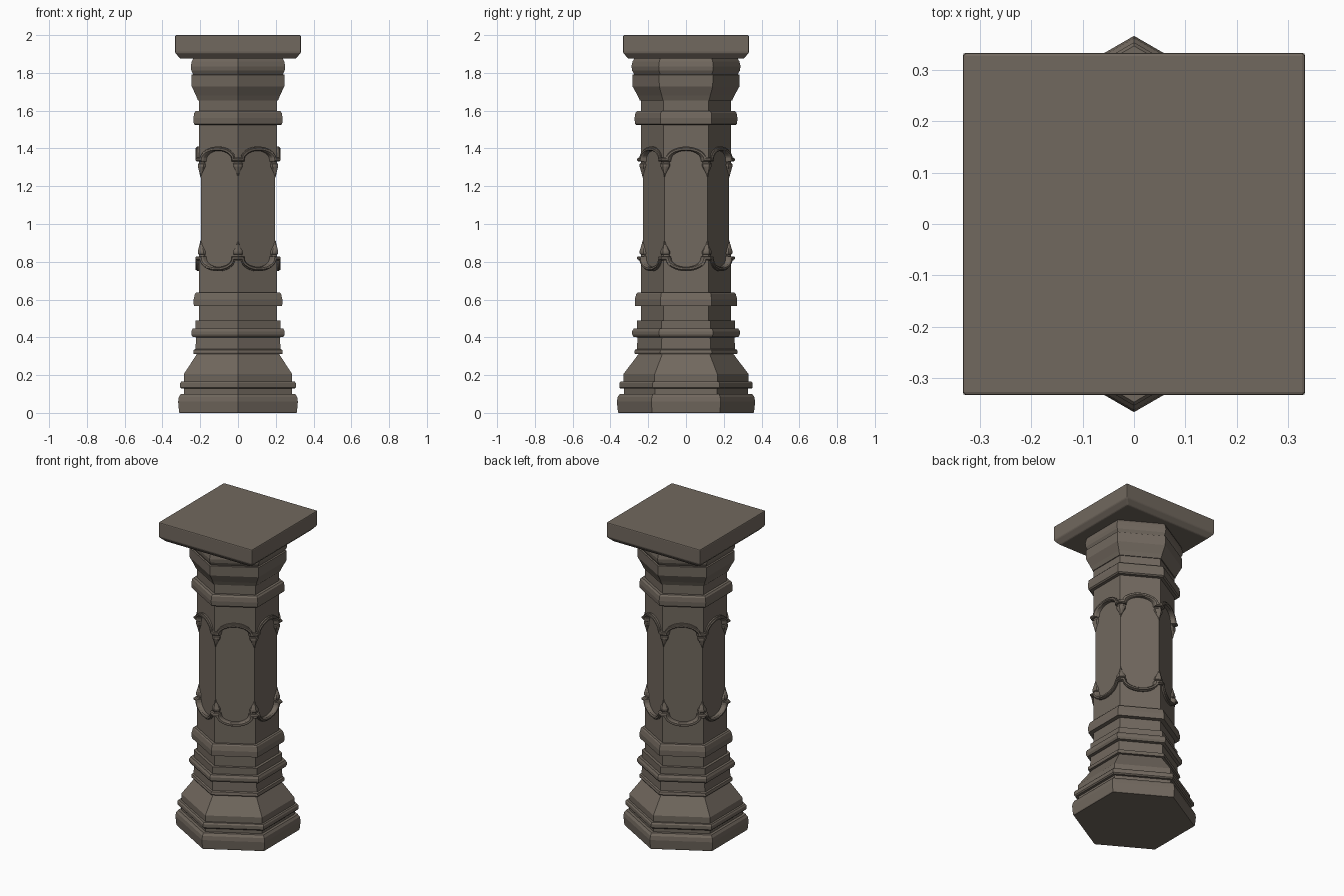
import bpy, bmesh, math

if "Cube" in bpy.data.objects:
    bpy.data.objects.remove(bpy.data.objects["Cube"])

stone = bpy.data.materials.new("brown grey stone")
stone.diffuse_color = (0.165, 0.138, 0.112, 1)
stone.use_nodes = True
stone.node_tree.nodes["Principled BSDF"].inputs["Base Color"].default_value = stone.diffuse_color
T30 = math.tan(math.pi / 6)
MID = 1.08            # mirror height of the decorated shaft


def finish(name, bm):
    bmesh.ops.remove_doubles(bm, verts=bm.verts, dist=1e-5)
    bmesh.ops.recalc_face_normals(bm, faces=bm.faces)
    me = bpy.data.meshes.new(name)
    bm.to_mesh(me)
    bm.free()
    me.materials.append(stone)
    ob = bpy.data.objects.new(name, me)
    bpy.context.collection.objects.link(ob)
    return ob


def prism(name, prof, n=6):
    """n-sided moulding from (apothem, z) profile, flat face towards +x."""
    bm = bmesh.new()
    rings = []
    for a, z in prof:
        r = a / math.cos(math.pi / n)
        rings.append([bm.verts.new((r * math.cos((2 * i + 1) * math.pi / n),
                                    r * math.sin((2 * i + 1) * math.pi / n), z)) for i in range(n)])
    for lo, hi in zip(rings, rings[1:]):
        for i in range(n):
            j = (i + 1) % n
            bm.faces.new((lo[i], lo[j], hi[j], hi[i]))
    bm.faces.new(rings[0][::-1])
    bm.faces.new(rings[-1])
    return finish(name, bm)


def on_face(k, s, d, z, flip):
    """Point on hexagon face k: s in -1..1 across, d out from axis (mitred at corners)."""
    u, a = s * d * T30, k * math.pi / 3
    return (d * math.cos(a) - u * math.sin(a), d * math.sin(a) + u * math.cos(a),
            2 * MID - z if flip else z)


def loft(bm, rows, closed):
    rows = [[bm.verts.new(p) for p in r] for r in rows]
    for a, b in zip(rows, rows[1:]):
        m = len(a)
        for i in range(m if closed else m - 1):
            j = (i + 1) % m
            bm.faces.new((a[i], a[j], b[j], b[i]))


# base, capital and plain shaft mouldings
prism("foot_plinth", [(.309, 0), (.312, .005), (.317, .06), (.313, .085), (.303, .1), (.285, .1), (.285, .128),
                      (.3, .128), (.306, .135), (.306, .157), (.3, .166), (.287, .166), (.287, .205),
                      (.225, .3), (.218, .312)])
prism("lower_mouldings", [(.2, .312), (.234, .312), (.237, .32), (.234, .334), (.225, .338), (.222, .4),
                          (.24, .402), (.247, .415), (.247, .432), (.24, .446), (.224, .446), (.224, .49), (.2, .49)])
prism("lower_shaft", [(.207, .48), (.207, .735)])
prism("lower_collar", [(.2, .565), (.234, .565), (.235, .6), (.228, .63), (.222, .637), (.2, .637)])
prism("panel_core", [(.197, .7), (.197, 1.46)])
prism("upper_shaft", [(.207, 1.425), (.207, 1.66)])
prism("upper_collar", [(.2, 1.523), (.226, 1.523), (.234, 1.53), (.236, 1.56), (.232, 1.588), (.224, 1.597), (.2, 1.597)])
prism("capital", [(.2, 1.655), (.212, 1.655), (.222, 1.68), (.245, 1.728), (.246, 1.79), (.237, 1.792), (.247, 1.812),
                  (.25, 1.835), (.245, 1.86), (.238, 1.875), (.238, 1.88)])

# square top slab
slab = prism("top_slab", [(.305, 1.875), (.333, 1.906), (.333, 2.0)], 4)
bev = slab.modifiers.new("edges", "BEVEL")
bev.width, bev.segments, bev.limit_method = .006, 2, 'ANGLE'

# arch outline on one face, as (u, z) with u over the half width HW
HW = .207 * T30
arch = [(.093 * math.sin(t), 1.342 + .057 * math.cos(t))
        for t in [(-90 + 9 * i) * math.pi / 180 for i in range(21)]]
path = [(-HW, 1.342)] + arch + [(HW, 1.342)]
section = [(-.011, .196), (-.011, .218), (-.006, .225), (.003, .225), (.006, .219), (.011, .217), (.011, .196)]


def offset_rows(k, flip):
    rows = []
    for i, (u, z) in enumerate(path):
        if i in (0, len(path) - 1):
            nu, nz = 0, 1
        else:
            n = []
            for a, b in ((path[i - 1], path[i]), (path[i], path[i + 1])):
                l = math.hypot(b[0] - a[0], b[1] - a[1])
                n.append((-(b[1] - a[1]) / l, (b[0] - a[0]) / l))
            nu, nz = n[0][0] + n[1][0], n[0][1] + n[1][1]
            q = 2 / (nu * nu + nz * nz)
            nu, nz = nu * q, nz * q
        rows.append([on_face(k, (u + nu * o) / HW, d, z + nz * o, flip) for o, d in section])
    return rows


# pendant drops at the corners: (z, half width, depth)
drop = [(1.335, .03, .207), (1.322, .027, .207), (1.318, .031, .212), (1.305, .03, .213),
        (1.29, .021, .209), (1.27, .009, .204), (1.247, .001, .199)]

for flip, label in ((False, "upper"), (True, "lower")):
    trim, wall, pend = bmesh.new(), bmesh.new(), bmesh.new()
    for k in range(6):
        loft(trim, offset_rows(k, flip), True)
        # raised wall beyond the arch
        loft(wall, [[on_face(k, u / HW, .196, z, flip), on_face(k, u / HW, .207, z, flip),
                     on_face(k, u / HW, .207, 1.43, flip)] for u, z in path], False)
        for side in (-1, 1):
            loft(pend, [[on_face(k, side, d, z, flip), on_face(k, side * (1 - w * .6 / HW), d, z, flip),
                         on_face(k, side * (1 - w / HW), d - .004, z, flip),
                         on_face(k, side * (1 - w / HW), .194, z, flip)] for z, w, d in drop], False)
    finish(label + "_arch_trim", trim)
    finish(label + "_arch_wall", wall)
    finish(label + "_corner_drops", pend)
